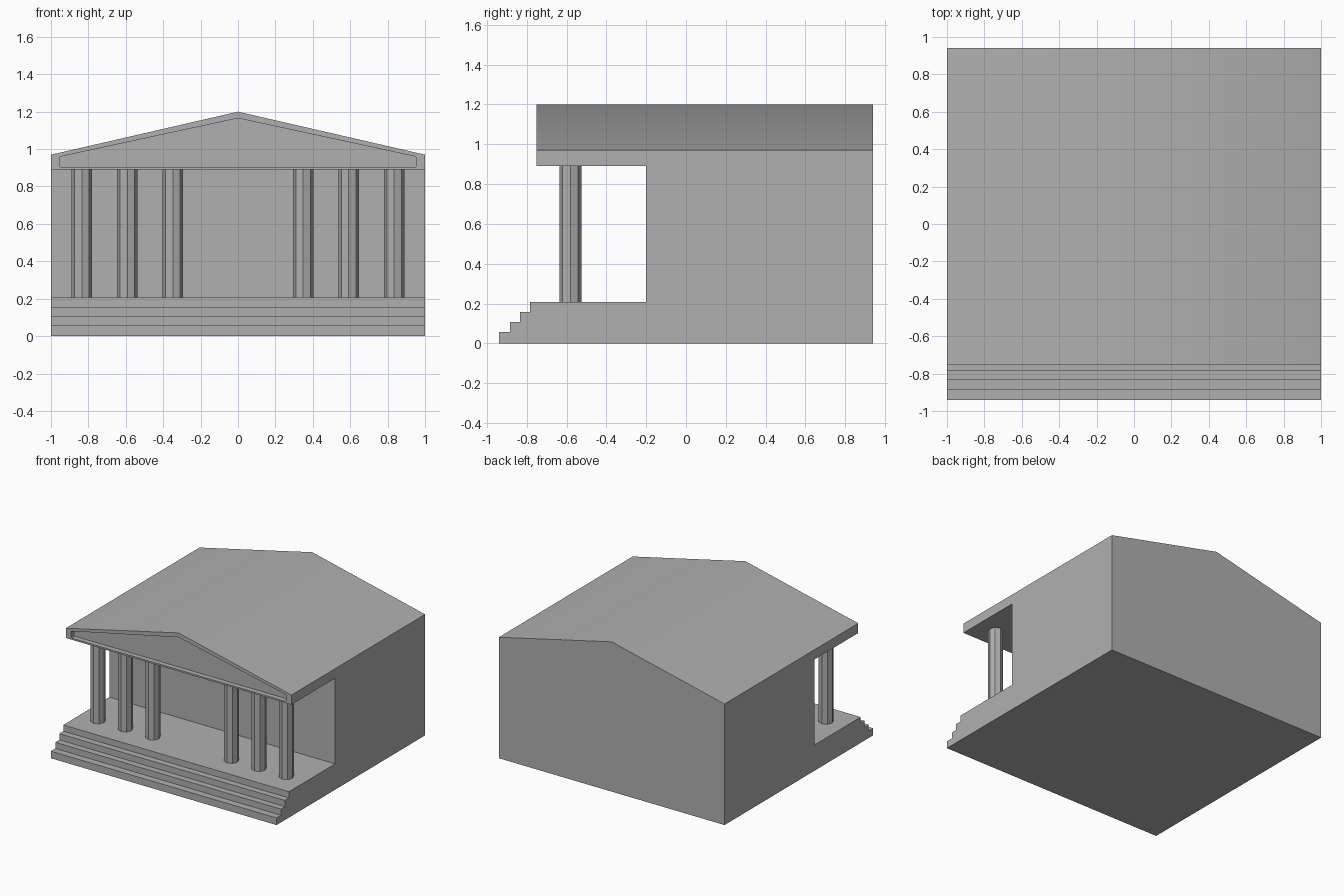
import bpy
import bmesh

default_cube = bpy.data.objects.get("Cube")
if default_cube:
    bpy.data.objects.remove(default_cube, do_unlink=True)

# One plain stone colour
stone = bpy.data.materials.new("stone grey")
stone.use_nodes = True
grey = (0.435, 0.435, 0.435, 1)
stone.diffuse_color = grey
for node in stone.node_tree.nodes:
    if node.type == 'BSDF_PRINCIPLED':
        node.inputs["Base Color"].default_value = grey


def prism(name, profile, axis, lo, hi):
    """Extrude a closed profile along x (profile in y, z) or y (profile in x, z)."""
    def place(p, d):
        return (d, p[0], p[1]) if axis == 'x' else (p[0], d, p[1])
    bm = bmesh.new()
    near = [bm.verts.new(place(p, lo)) for p in profile]
    far = [bm.verts.new(place(p, hi)) for p in profile]
    bm.faces.new(near)
    bm.faces.new(far)
    for i in range(len(profile)):
        j = (i + 1) % len(profile)
        bm.faces.new((near[i], near[j], far[j], far[i]))
    bmesh.ops.recalc_face_normals(bm, faces=bm.faces)
    mesh = bpy.data.meshes.new(name)
    bm.to_mesh(mesh)
    bm.free()
    mesh.materials.append(stone)
    obj = bpy.data.objects.new(name, mesh)
    bpy.context.collection.objects.link(obj)
    return obj


def select_only(obj):
    bpy.ops.object.select_all(action='DESELECT')
    obj.select_set(True)
    bpy.context.view_layer.objects.active = obj


def carve(obj, cutter):
    select_only(obj)
    mod = obj.modifiers.new("carve", 'BOOLEAN')
    mod.operation = 'DIFFERENCE'
    mod.solver = 'EXACT'
    mod.object = cutter
    bpy.ops.object.modifier_apply(modifier=mod.name)
    bpy.data.objects.remove(cutter, do_unlink=True)


floor_z, soffit_z, eave_z, ridge_z = 0.207, 0.892, 0.97, 1.2
back, wall_y, roof_front = 0.94, -0.2, -0.752

# Solid gabled block
building = prism("temple_building",
                 [(-1, 0), (1, 0), (1, eave_z), (0, ridge_z), (-1, eave_z)],
                 'y', -back, back)

# Porch opening and stepped front, cut through the full width
void = [(-1.2, 0.057)]
for y, z in [(-0.884, 0.057), (-0.834, 0.107), (-0.783, 0.157)]:
    void += [(y, z), (y, z + 0.05)]
void += [(wall_y, floor_z), (wall_y, soffit_z), (roof_front, soffit_z),
         (roof_front, 1.4), (-1.2, 1.4)]
# The last tread ends level with the porch floor
void.remove((-0.783, 0.157 + 0.05))
void.insert(void.index((wall_y, floor_z)), (-0.783, floor_z))
carve(building, prism("porch_cutter", void, 'x', -1.2, 1.2))

# Recessed pediment panel with clipped corners
half = [(0.948, 0.905), (0.953, 0.91), (0.953, 0.955), (0.944, 0.961)]
panel = half + [(0, 1.165)] + [(-x, z) for x, z in reversed(half)]
carve(building, prism("pediment_cutter", panel, 'y', -0.85, roof_front + 0.04))

select_only(building)
bpy.ops.object.shade_smooth_by_angle()

# Octagonal columns, mirrored about the entrance
for side, label in ((1, "left"), (-1, "right")):
    for spot, x in (("inner", 0.348), ("middle", 0.592), ("outer", 0.835)):
        bpy.ops.mesh.primitive_cylinder_add(
            vertices=8, radius=0.055, depth=soffit_z - floor_z,
            end_fill_type='NOTHING',
            location=(side * x, -0.581, (floor_z + soffit_z) / 2))
        column = bpy.context.object
        column.name = f"{label}_{spot}_column"
        column.data.materials.append(stone)
